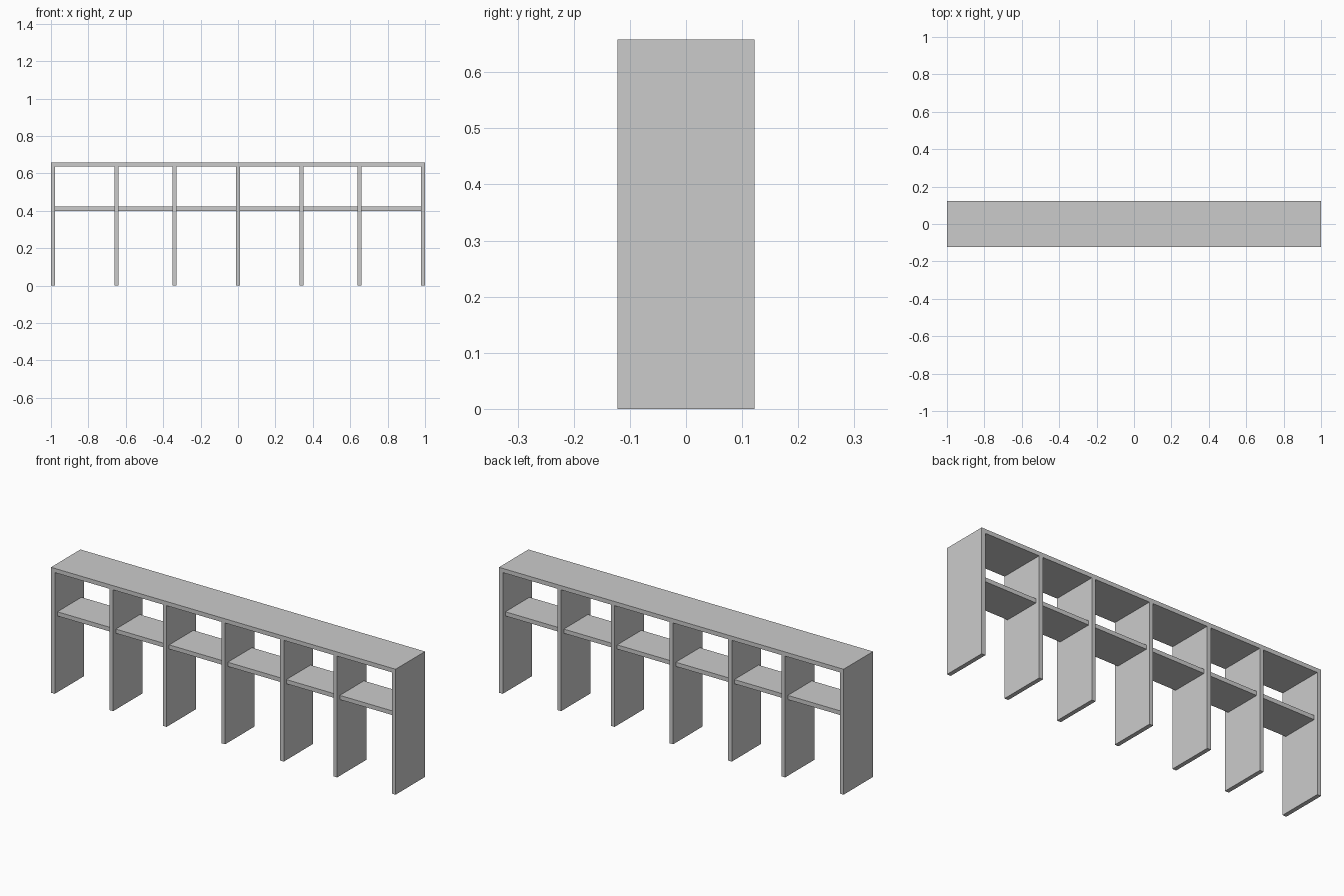
import bpy

cube = bpy.data.objects.get("Cube")
if cube:
    bpy.data.objects.remove(cube, do_unlink=True)

HEIGHT = 0.658
DEPTH = 0.244
BOARD = 0.022
SHELF_DEPTH = 0.2
SHELF_BOTTOM = 0.4

# Single plain grey finish
grey = bpy.data.materials.new("light_grey")
colour = (0.6, 0.6, 0.6, 1)
grey.diffuse_color = colour
grey.use_nodes = True
grey.node_tree.nodes["Principled BSDF"].inputs["Base Color"].default_value = colour


def board(name, x0, x1, depth, z0, z1):
    """Flat board spanning x0..x1 and z0..z1, centred on y = 0."""
    bpy.ops.mesh.primitive_cube_add(size=1, location=((x0 + x1) / 2, 0, (z0 + z1) / 2))
    obj = bpy.context.object
    obj.name = name
    obj.scale = (x1 - x0, depth, z1 - z0)
    bpy.ops.object.transform_apply(location=False, rotation=False, scale=True)
    obj.data.materials.append(grey)


# Top board between the full-height end panels
half = BOARD / 2
end = 1 - half
board("top_board", -1 + BOARD, 1 - BOARD, DEPTH, HEIGHT - BOARD, HEIGHT)

# Upright panels, dividers stopping below the top board
uprights = [-end, -0.65, -0.34, 0, 0.34, 0.65, end]
for i, x in enumerate(uprights):
    is_end = abs(x) == end
    name = "end_panel" if is_end else f"divider_{i}"
    top = HEIGHT if is_end else HEIGHT - BOARD
    board(name, x - half, x + half, DEPTH, 0, top)

# Slightly recessed shelf in each bay
for i, (left, right) in enumerate(zip(uprights, uprights[1:]), 1):
    board(f"shelf_{i}", left + half, right - half, SHELF_DEPTH,
          SHELF_BOTTOM, SHELF_BOTTOM + BOARD)
